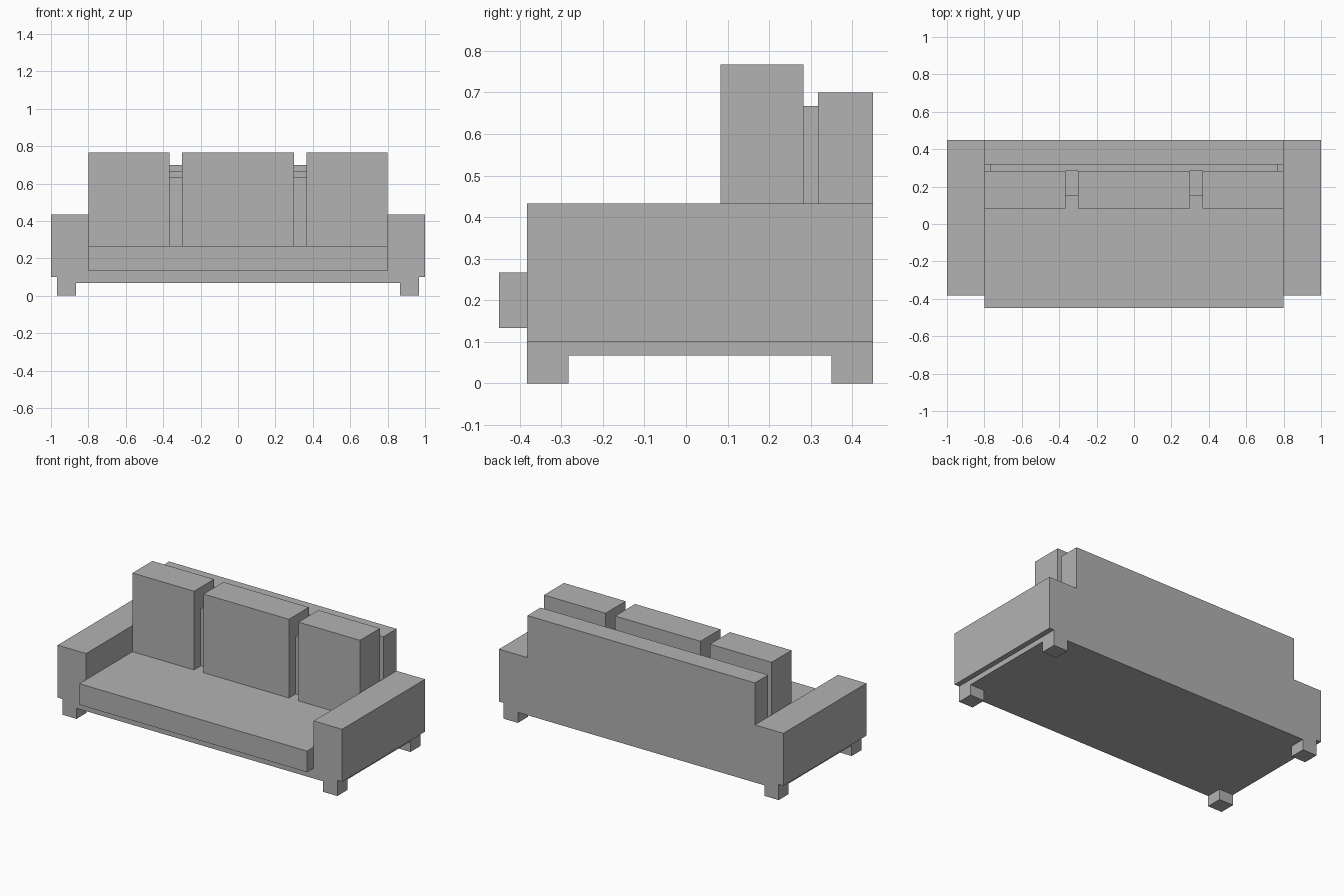
import bpy
import bmesh
from mathutils import Vector

cube = bpy.data.objects.get("Cube")
if cube:
    bpy.data.objects.remove(cube, do_unlink=True)

fabric = bpy.data.materials.new("grey_fabric")
fabric.use_nodes = True
GREY = (0.448, 0.448, 0.448, 1)
fabric.diffuse_color = GREY
fabric.node_tree.nodes["Principled BSDF"].inputs["Base Color"].default_value = GREY


def box(name, xs, ys, zs):
    """Flat-sided block spanning the given x, y and z ranges."""
    low, high = (Vector(corner) for corner in zip(xs, ys, zs))
    bm = bmesh.new()
    bmesh.ops.create_cube(bm, size=1)
    bmesh.ops.scale(bm, vec=high - low, verts=bm.verts)
    bmesh.ops.translate(bm, vec=(low + high) / 2, verts=bm.verts)
    mesh = bpy.data.meshes.new(name)
    bm.to_mesh(mesh)
    bm.free()
    mesh.materials.append(fabric)
    obj = bpy.data.objects.new(name, mesh)
    bpy.context.collection.objects.link(obj)
    return obj


FRONT, BACK = -0.383, 0.45
INNER, OUTER = 0.8, 1.0      # arm faces
BASE = 0.967                 # half width of the base
LEG = 0.1
FLOOR, DECK, SEAT = 0.067, 0.133, 0.267

# Base and seat
box("base", (-BASE, BASE), (FRONT, BACK), (FLOOR, DECK))
box("seat_cushion", (-INNER, INNER), (-0.45, 0.317), (DECK, SEAT))

# Backrest, with the padding and the support behind the cushions
box("backrest", (-INNER, INNER), (0.317, BACK), (DECK, 0.7))
box("back_padding", (-0.767, 0.767), (0.283, 0.317), (SEAT, 0.667))
box("cushion_support", (-0.767, 0.767), (0.15, 0.283), (SEAT, 0.633))

# Middle back cushion
box("back_cushion_middle", (-0.3, 0.3), (0.083, 0.283), (SEAT, 0.767))

# Mirrored arms, outer back cushions and legs
for side, sign in (("left", 1), ("right", -1)):
    def span(a, b):
        return sorted((sign * a, sign * b))

    box(f"arm_{side}", span(INNER, OUTER), (FRONT, BACK), (0.1, 0.433))
    box(f"back_cushion_{side}", span(0.367, INNER), (0.083, 0.283), (SEAT, 0.767))
    for end, y in (("front", FRONT), ("back", BACK - LEG)):
        box(f"{end}_leg_{side}", span(BASE - LEG, BASE), (y, y + LEG), (0, FLOOR))
